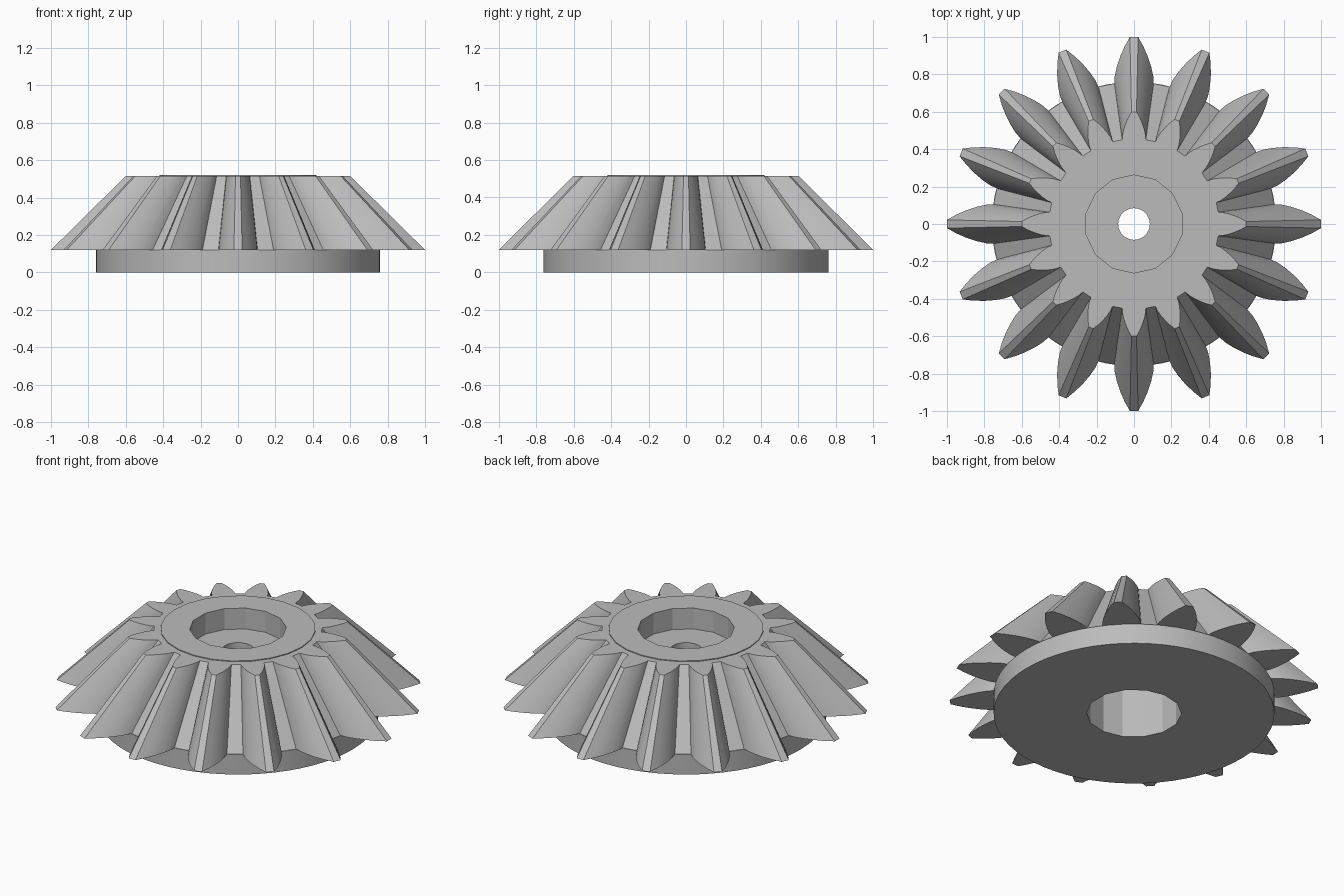
import bpy
import bmesh
from math import sin, cos, pi, radians

cube = bpy.data.objects.get("Cube")
if cube:
    bpy.data.objects.remove(cube)

TEETH = 16
BORE_SIDES = 14
BORE = 0.262
DISC_TOP = 0.12
GEAR_TOP = 0.515

steel = bpy.data.materials.new("plain grey")
steel.use_nodes = True
grey = (0.5, 0.5, 0.5, 1)
steel.diffuse_color = grey
steel.node_tree.nodes["Principled BSDF"].inputs["Base Color"].default_value = grey

# One flank of a tooth at the large end: half width, distance from the axis
FLANK = [(0.105, 0.75), (0.103, 0.79), (0.092, 0.84),
         (0.074, 0.895), (0.05, 0.95), (0.022, 1.0)]


def circle(radius, z, sides):
    return [(radius * cos(pi / 2 + 2 * pi * i / sides),
             radius * sin(pi / 2 + 2 * pi * i / sides), z) for i in range(sides)]


def tooth_outline(scale, z):
    profile = [(-w, r) for w, r in FLANK] + [(w, r) for w, r in reversed(FLANK)]
    points = []
    for t in range(TEETH):
        a = 2 * pi * t / TEETH
        for w, r in profile:
            # w runs along the tangent, r along the radius
            points.append((scale * (r * cos(a) - w * sin(a)),
                           scale * (r * sin(a) + w * cos(a)), z))
    return points


def ring_solid(name, outlines):
    """Joins closed outlines in order, the last back to the first."""
    bm = bmesh.new()
    rings = []
    for outline in outlines:
        verts = [bm.verts.new(p) for p in outline]
        edges = [bm.edges.new((v, verts[(i + 1) % len(verts)]))
                 for i, v in enumerate(verts)]
        rings.append((verts, edges))
    for k, (va, ea) in enumerate(rings):
        vb, eb = rings[(k + 1) % len(rings)]
        if len(va) == len(vb):
            n = len(va)
            for i in range(n):
                j = (i + 1) % n
                bm.faces.new((va[i], va[j], vb[j], vb[i]))
        else:
            # flat ring between two outlines at the same height
            bmesh.ops.triangle_fill(bm, edges=ea + eb, use_beauty=True)
    bmesh.ops.recalc_face_normals(bm, faces=bm.faces)
    mesh = bpy.data.meshes.new(name)
    bm.to_mesh(mesh)
    bm.free()
    obj = bpy.data.objects.new(name, mesh)
    bpy.context.collection.objects.link(obj)
    mesh.materials.append(steel)
    bpy.ops.object.select_all(action='DESELECT')
    obj.select_set(True)
    bpy.context.view_layer.objects.active = obj
    bpy.ops.object.shade_smooth_by_angle(angle=radians(22))
    return obj


# Toothed cone with a shallow recess, a thin web with a shaft hole, and a deep lower bore
ring_solid("toothed_cone", [
    tooth_outline(1.0, DISC_TOP),
    tooth_outline(0.6, GEAR_TOP),
    circle(0.42, GEAR_TOP, 24),
    circle(0.42, GEAR_TOP + 0.005, 24),
    circle(BORE, GEAR_TOP + 0.005, BORE_SIDES),
    circle(BORE, 0.395, BORE_SIDES),
    circle(0.085, 0.395, 20),
    circle(0.085, 0.32, 20),
    circle(BORE - 0.005, 0.32, BORE_SIDES),
    circle(BORE - 0.005, DISC_TOP, BORE_SIDES),
])

# Flat disc behind the teeth
ring_solid("back_disc", [
    circle(0.76, 0, 64),
    circle(0.76, DISC_TOP, 64),
    circle(BORE - 0.005, DISC_TOP, BORE_SIDES),
    circle(BORE - 0.005, 0, BORE_SIDES),
])
